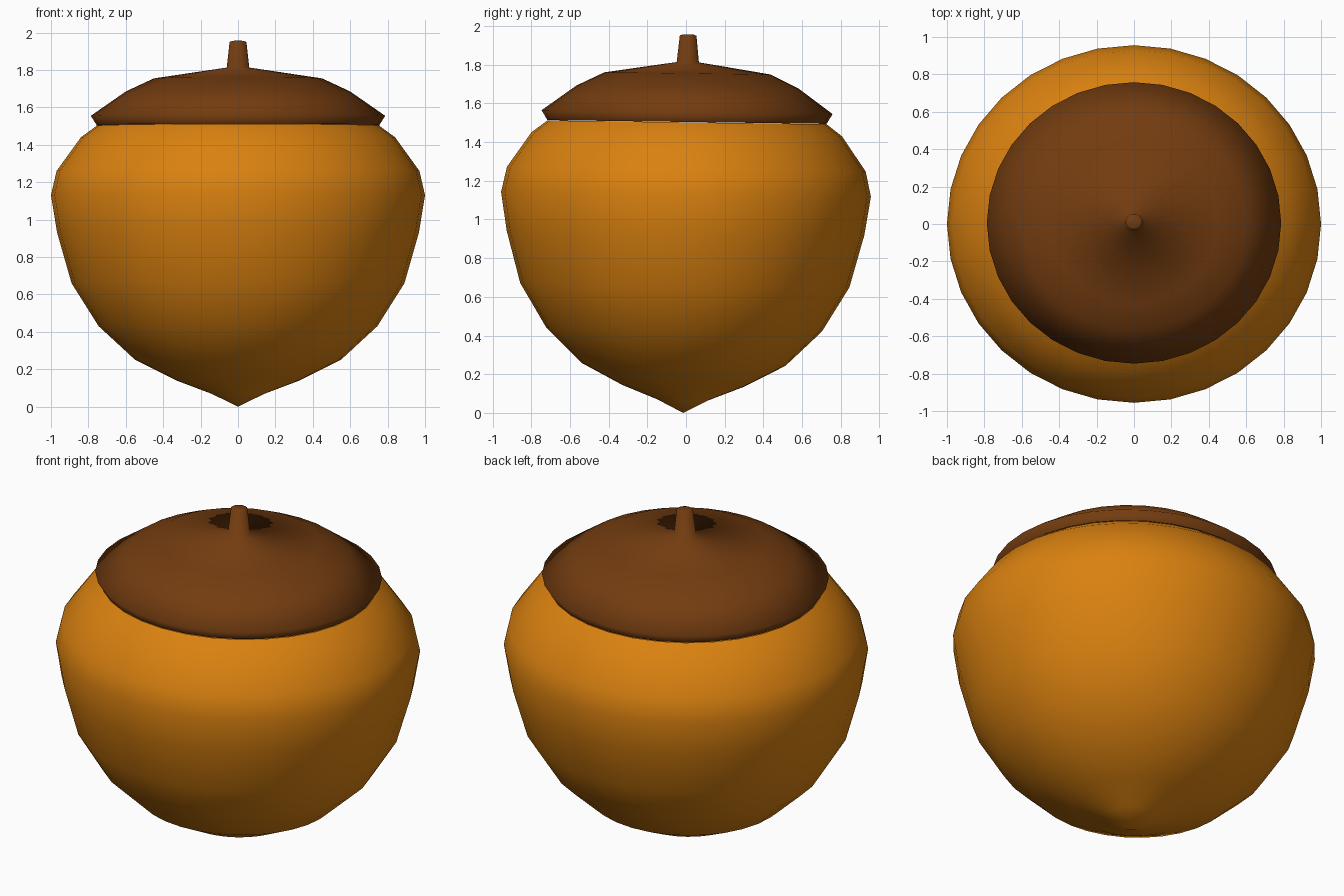
import bpy, bmesh
from math import sin, cos, pi
from mathutils import Matrix, Vector

if "Cube" in bpy.data.objects:
    bpy.data.objects.remove(bpy.data.objects["Cube"])

SIDES = 32
DEPTH = 0.956        # slightly flattened front to back
PIVOT = Vector((0, 0, 1.13))
TILT = (Matrix.Translation(PIVOT) @ Matrix.Rotation(-0.0135, 4, 'X')
        @ Matrix.Translation(-PIVOT))


def lathe(name, profile, color):
    """Revolve (radius, z) points around z; radius 0 makes a pole."""
    bm = bmesh.new()
    rings = []
    for r, z in profile:
        if r == 0:
            rings.append([bm.verts.new((0, 0, z))] * SIDES)
        else:
            rings.append([bm.verts.new((r * cos(2 * pi * i / SIDES),
                                        r * DEPTH * sin(2 * pi * i / SIDES), z))
                          for i in range(SIDES)])
    for a, b in zip(rings, rings[1:]):
        for i in range(SIDES):
            j = (i + 1) % SIDES
            bm.faces.new(list(dict.fromkeys((a[i], a[j], b[j], b[i]))))
    bm.transform(TILT)
    bmesh.ops.recalc_face_normals(bm, faces=bm.faces)
    for f in bm.faces:
        f.smooth = True
    mesh = bpy.data.meshes.new(name)
    bm.to_mesh(mesh)
    bm.free()
    mat = bpy.data.materials.new(name + "_color")
    mat.diffuse_color = color
    mat.use_nodes = True
    mat.node_tree.nodes["Principled BSDF"].inputs["Base Color"].default_value = mat.diffuse_color
    mesh.materials.append(mat)
    obj = bpy.data.objects.new(name, mesh)
    bpy.context.collection.objects.link(obj)
    return obj


# nut body with pointed base, shoulder tucked under the cap
lathe("nut_body", [(0, 0), (0.14, 0.068), (0.33, 0.14), (0.55, 0.25),
                   (0.745, 0.43), (0.89, 0.66), (0.967, 0.93), (1.0, 1.13),
                   (0.97, 1.26), (0.84, 1.44), (0.755, 1.502)],
      (0.70, 0.22, 0.005, 1))

# cap and stem, one smooth surface
lathe("cap_with_stem", [(0.755, 1.504), (0.787, 1.555), (0.60, 1.685),
                        (0.45, 1.755), (0.06, 1.813), (0.045, 1.95),
                        (0.03, 1.956), (0, 1.957)],
      (0.17, 0.045, 0.005, 1))
